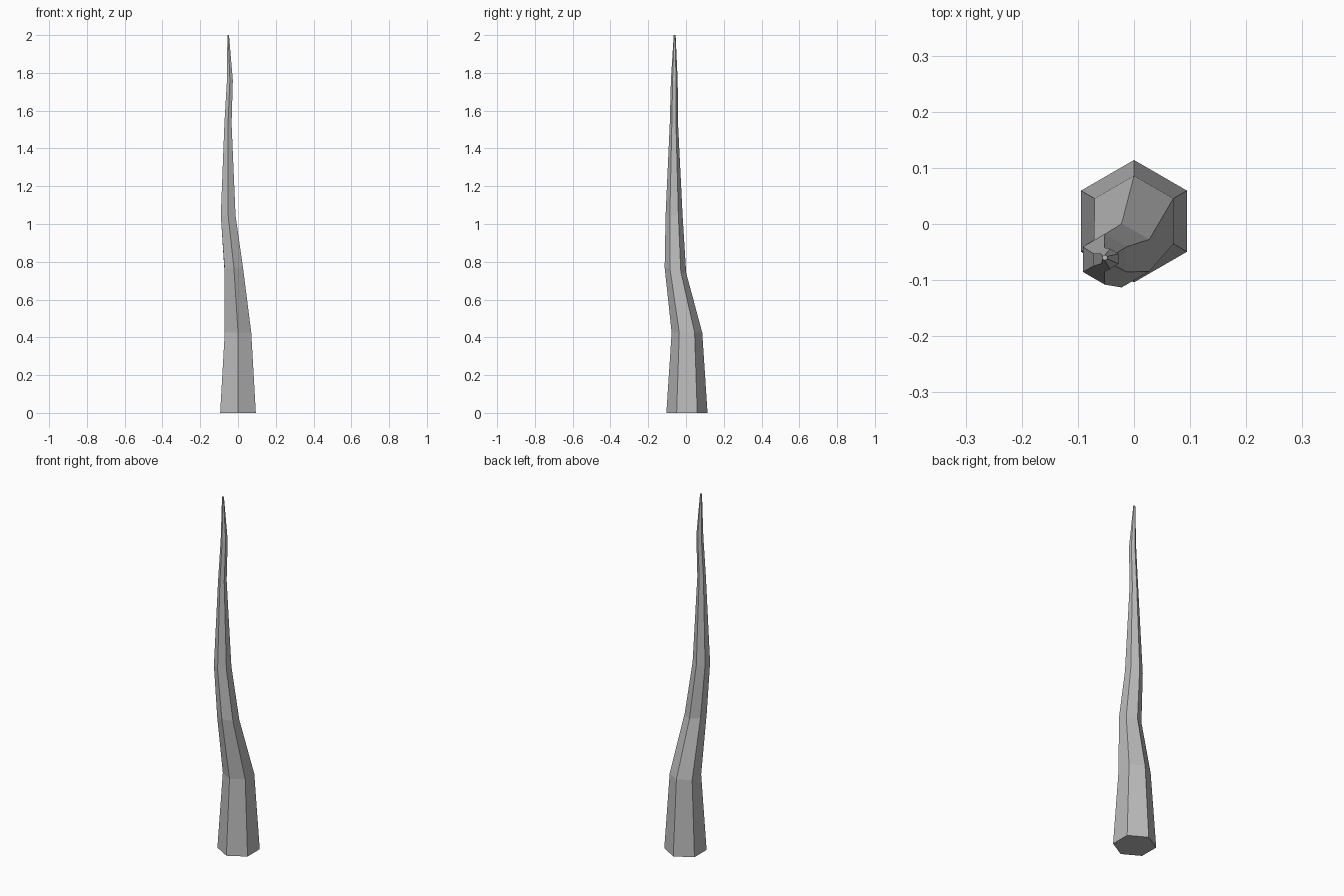
import bpy
import bmesh
from math import sin, cos, pi

cube = bpy.data.objects.get("Cube")
if cube:
    bpy.data.objects.remove(cube, do_unlink=True)

SIDES = 6

# Single grey material
grey = bpy.data.materials.new("plain grey")
grey.use_nodes = True
grey.diffuse_color = (0.5, 0.5, 0.5, 1)
grey.node_tree.nodes["Principled BSDF"].inputs["Base Color"].default_value = (0.5, 0.5, 0.5, 1)

# Cross-sections along the bent spike: x, y, z, radius, rise per unit of y
sections = [
    (0, 0.005, 0, 0.109, 0),
    (0, 0.005, 0.425, 0.081, 0),
    (-0.022, -0.056, 0.755, 0.057, -0.25),
    (-0.052, -0.063, 1.045, 0.045, 0),
    (-0.053, -0.064, 1.53, 0.022, 0),
    (-0.043, -0.062, 1.76, 0.018, 0),
    (-0.052, -0.06, 2, 0.005, 0),
]

# Loft the six-sided rings into a closed, tapering body
bm = bmesh.new()
rings = []
for x, y, z, r, tilt in sections:
    ring = []
    for i in range(SIDES):
        a = pi / 2 + 2 * pi * i / SIDES
        dx, dy = r * cos(a), r * sin(a)
        ring.append(bm.verts.new((x + dx, y + dy, z + tilt * dy)))
    rings.append(ring)
for low, high in zip(rings, rings[1:]):
    for i in range(SIDES):
        j = (i + 1) % SIDES
        bm.faces.new((low[i], low[j], high[j], high[i]))

# Base and tip caps
bm.faces.new(rings[0][::-1])
bm.faces.new(rings[-1])
bmesh.ops.recalc_face_normals(bm, faces=bm.faces)

mesh = bpy.data.meshes.new("bent_spike")
bm.to_mesh(mesh)
bm.free()
mesh.materials.append(grey)
spike = bpy.data.objects.new("bent_spike", mesh)
bpy.context.collection.objects.link(spike)
